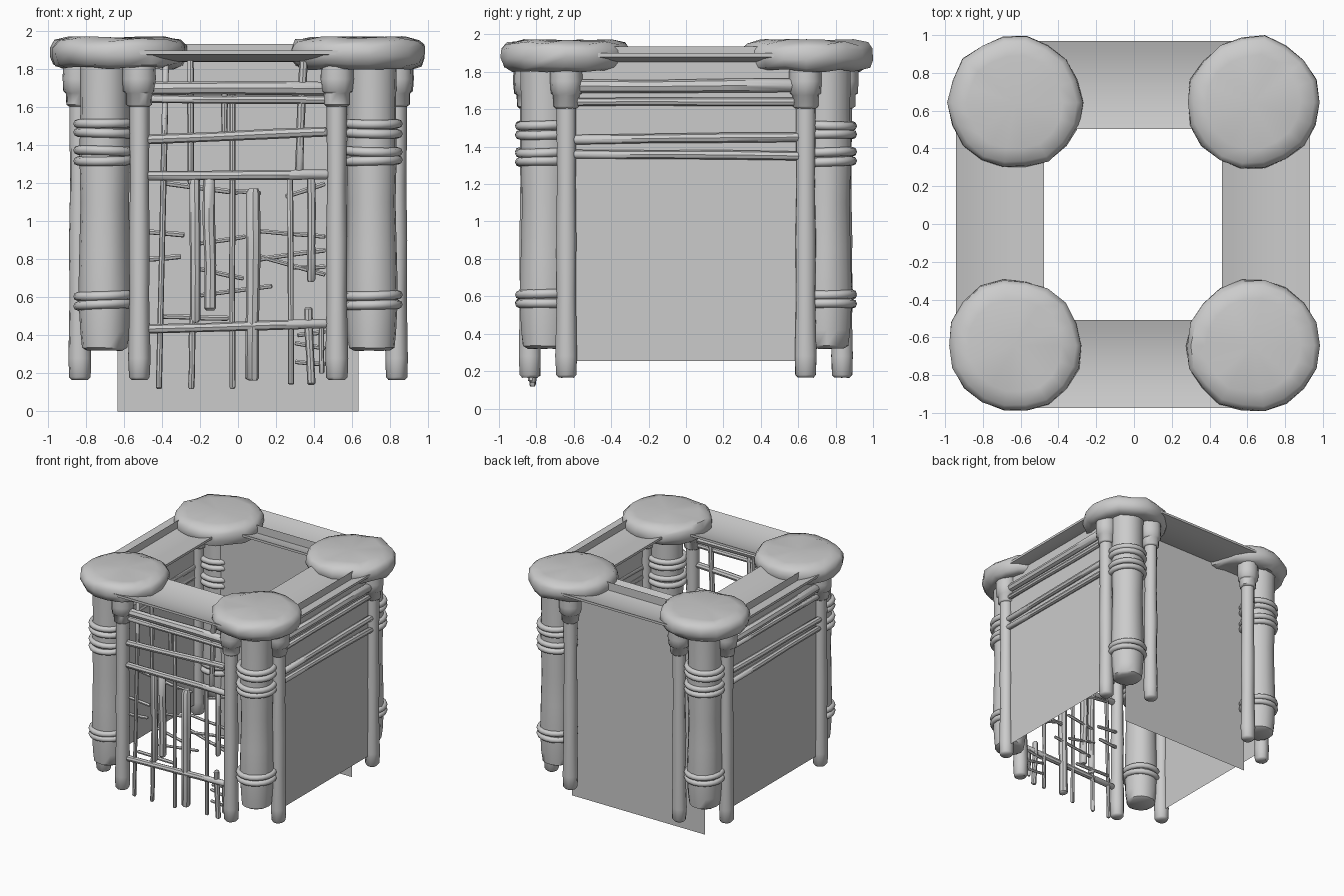
import bpy, bmesh, math, random
from mathutils import Vector

if "Cube" in bpy.data.objects:
    bpy.data.objects.remove(bpy.data.objects["Cube"])

random.seed(4)


def finish(name, bm, angle=40):
    bmesh.ops.recalc_face_normals(bm, faces=bm.faces)
    me = bpy.data.meshes.new(name)
    bm.to_mesh(me)
    bm.free()
    me.shade_smooth()
    me.set_sharp_from_angle(angle=math.radians(angle))
    ob = bpy.data.objects.new(name, me)
    bpy.context.collection.objects.link(ob)
    return ob


def lathe(bm, profile, sides, center, jitter=0.0, wobble=0.3):
    """Closed solid of revolution from (radius, z) rings, slightly hand-carved."""
    cx, cy = center
    lobes = [1 + random.uniform(-jitter, jitter) for _ in range(sides)]
    rings = []
    for r, z in profile:
        ring = []
        for i in range(sides):
            a = 2 * math.pi * i / sides
            rr = r * lobes[i] * (1 + random.uniform(-jitter, jitter) * 0.5)
            zz = z + random.uniform(-jitter, jitter) * r * wobble
            ring.append(bm.verts.new((cx + rr * math.cos(a), cy + rr * math.sin(a), zz)))
        rings.append(ring)
    for a, b in zip(rings, rings[1:]):
        for i in range(sides):
            j = (i + 1) % sides
            bm.faces.new((a[i], a[j], b[j], b[i]))
    for ring, (r, z) in ((rings[0], profile[0]), (rings[-1], profile[-1])):
        pole = bm.verts.new((cx, cy, z))
        for i in range(sides):
            bm.faces.new((ring[i], ring[(i + 1) % sides], pole))


def stick(bm, p, q, r, sides=8):
    """Slightly crooked wooden stick from p to q with rounded ends."""
    p, q = Vector(p), Vector(q)
    d = q - p
    u = d.normalized().orthogonal().normalized()
    v = d.normalized().cross(u)
    e = min(0.1, 0.5 * r / d.length)
    rings = []
    for t, k in ((0, 0.65), (e, 1), (0.35, 0.95), (0.68, 1.04), (1 - e, 1), (1, 0.65)):
        off = Vector((random.uniform(-1, 1), random.uniform(-1, 1), random.uniform(-1, 1))) * r * 0.12
        c = p + d * t + off
        rings.append([bm.verts.new(c + (u * math.cos(a) + v * math.sin(a)) * r * k)
                      for a in (2 * math.pi * i / sides for i in range(sides))])
    for a, b in zip(rings, rings[1:]):
        for i in range(sides):
            j = (i + 1) % sides
            bm.faces.new((a[i], a[j], b[j], b[i]))
    bm.faces.new(rings[0])
    bm.faces.new(rings[-1])


def ring(bm, center, z, major, minor, n=20, m=8):
    """Rope band around a post, with a small tilt."""
    tx, ty = random.uniform(-.04, .04), random.uniform(-.04, .04)
    g = []
    for i in range(n):
        a = 2 * math.pi * i / n
        row = []
        for j in range(m):
            b = 2 * math.pi * j / m
            r = major + minor * math.cos(b)
            x, y = r * math.cos(a), r * math.sin(a)
            row.append(bm.verts.new((center[0] + x, center[1] + y, z + minor * math.sin(b) + tx * x + ty * y)))
        g.append(row)
    for i in range(n):
        for j in range(m):
            k, l = (i + 1) % n, (j + 1) % m
            bm.faces.new((g[i][j], g[k][j], g[k][l], g[i][l]))


CAP = [(.2, 1.825), (.29, 1.805), (.335, 1.825), (.353, 1.87), (.35, 1.92), (.325, 1.952), (.25, 1.967)]
POST = [(.095, .32), (.12, .335), (.13, .42), (.138, .6), (.132, .85), (.127, 1.1),
        (.134, 1.35), (.13, 1.6), (.134, 1.86)]
SLIM = [(.042, .165), (.056, .18), (.06, .28), (.053, .6), (.056, .9), (.051, 1.2), (.054, 1.5), (.053, 1.85)]
COLLAR = [(.055, 1.605), (.068, 1.615), (.07, 1.675), (.083, 1.685), (.088, 1.75), (.085, 1.84)]

# Corner towers: cap, thick post, rope bands, two slim posts with collars
for sx, xn in ((-1, "left"), (1, "right")):
    for sy, yn in ((-1, "front"), (1, "back")):
        tag = f"{yn}_{xn}"
        bm = bmesh.new()
        lathe(bm, CAP, 18, (sx * .63, sy * .643), .025, 1.3)
        finish("cap_" + tag, bm, 50)

        c = (sx * .705, sy * .752)
        bm = bmesh.new()
        lathe(bm, POST, 14, c, .035)
        finish("thick_post_" + tag, bm, 50)

        bm = bmesh.new()
        for z in (.56, .61, 1.32, 1.37, 1.465, 1.515):
            ring(bm, c, z, .138, .024)
        finish("rope_bands_" + tag, bm, 60)

        bm = bmesh.new()
        for s in ((sx * .52, sy * .835), (sx * .835, sy * .64)):
            lathe(bm, SLIM, 10, s, .05)
            lathe(bm, COLLAR, 12, s, .03)
        finish("slim_posts_" + tag, bm, 50)


# Sagging roof strips slung between the caps
def strip(name, c, along_x, half):
    bm = bmesh.new()
    n, w = 8, .233
    top = [(w * (2 * i / n - 1), 1.9 - .04 * (1 - (2 * i / n - 1) ** 2)) for i in range(n + 1)]
    section = top + [(o, z - .02) for o, z in reversed(top)]
    ends = []
    for e in (-half, half):
        ends.append([bm.verts.new((e, c + o, z) if along_x else (c + o, e, z)) for o, z in section])
    m = len(section)
    for i in range(m):
        j = (i + 1) % m
        bm.faces.new((ends[0][i], ends[0][j], ends[1][j], ends[1][i]))
    bm.faces.new(ends[0])
    bm.faces.new(ends[1])
    finish(name, bm)


strip("roof_strip_front", -.74, True, .53)
strip("roof_strip_back", .735, True, .53)
strip("roof_strip_left", -.71, False, .53)
strip("roof_strip_right", .70, False, .53)


# Thin wall sheets, their top edges rising through the strips
def sheet(name, pts):
    bm = bmesh.new()
    bm.faces.new([bm.verts.new(p) for p in pts])
    finish(name, bm)


sheet("back_wall", [(.635, .65, 0), (-.635, .65, 0), (-.635, .65, 1.935), (.635, .65, 1.935)])
for s, n in ((-1, "left"), (1, "right")):
    sheet(n + "_wall", [(s * .83, -.635, .255), (s * .83, .635, .255), (s * .83, .635, 1.935), (s * .83, -.635, 1.935)])
    # Side rails
    bm = bmesh.new()
    for z, r in ((1.72, .036), (1.64, .022), (1.44, .026), (1.36, .024)):
        stick(bm, (s * .845, -.62, z), (s * .845, .62, z + random.uniform(-.01, .01)), r)
    finish(n + "_rails", bm)

# Front rails: x1, z1, x2, z2, radius
bm = bmesh.new()
for x1, z1, x2, z2, r in ((-.5, 1.70, .5, 1.70, .036), (-.5, 1.645, .5, 1.64, .022), (-.48, 1.43, .47, 1.47, .026),
                          (-.48, 1.24, .48, 1.245, .026), (-.48, .435, .47, .46, .025)):
    stick(bm, (x1, -.83, z1), (x2, -.83, z2), r)
finish("front_rails", bm)

# Front upright sticks: x bottom, z bottom, x top, z top, radius
bm = bmesh.new()
for x1, z1, x2, z2, r in ((-.415, .12, -.38, 1.85, .016), (-.245, .12, -.24, .5, .017), (-.225, .47, -.225, 1.23, .028),
                          (-.25, 1.2, -.25, 1.85, .018), (-.145, .53, -.155, 1.23, .032), (-.07, 1.43, -.07, 1.7, .017),
                          (-.03, .12, -.03, 1.7, .016), (.075, .16, .08, 1.17, .037), (.28, .14, .275, 1.24, .016),
                          (.32, 1.24, .345, 1.85, .022), (.385, .68, .385, 1.24, .022), (.385, .14, .37, .55, .022),
                          (.44, .2, .44, .46, .014)):
    stick(bm, (x1, -.82, z1), (x2, -.82, z2), r)
finish("front_uprights", bm)

# Front twigs woven behind the uprights
bm = bmesh.new()
for x1, z1, x2, z2, r in ((-.48, .945, -.28, .93, .014), (-.48, .80, -.3, .815, .014), (-.38, 1.2, 0, 1.15, .014),
                          (-.4, .5, -.05, .49, .014), (-.23, .88, .04, .92, .012), (-.25, .76, .03, .70, .012),
                          (-.2, .61, .18, .66, .012), (.1, .8, .46, .85, .013), (.1, .95, .46, .92, .012),
                          (.1, .82, .46, .72, .012), (.26, .76, .46, .76, .012), (.25, 1.13, .46, 1.2, .013),
                          (.3, .36, .46, .33, .012), (.3, .26, .46, .25, .012), (.31, .4, .46, .42, .012),
                          (-.05, 1.16, .12, 1.15, .012)):
    stick(bm, (x1, -.8, z1), (x2, -.8, z2), r, 6)
finish("front_twigs", bm)
